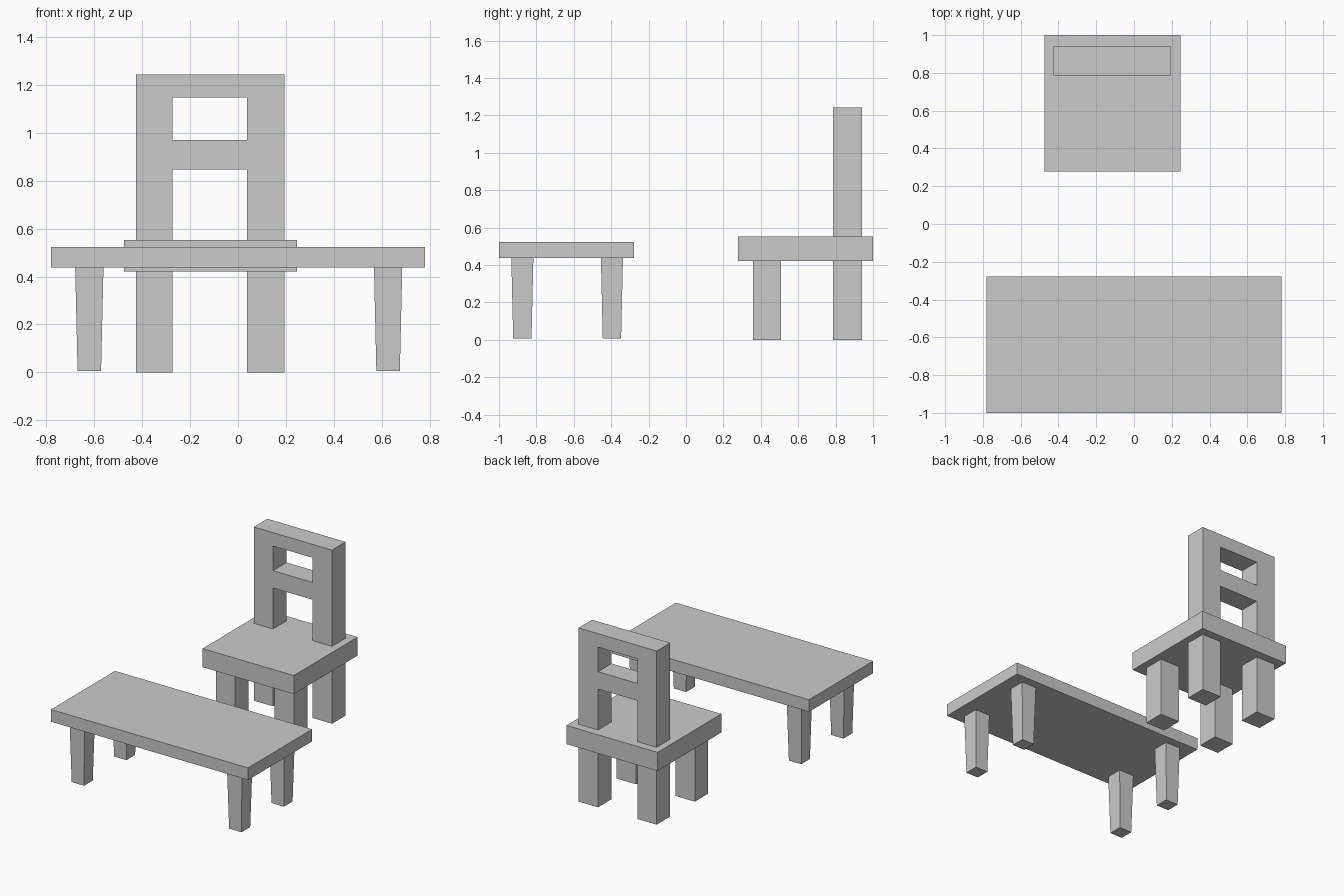
import bpy, bmesh
from mathutils import Vector

if "Cube" in bpy.data.objects:
    bpy.data.objects.remove(bpy.data.objects["Cube"])


def finish(name, bm):
    bmesh.ops.recalc_face_normals(bm, faces=bm.faces)
    me = bpy.data.meshes.new(name)
    bm.to_mesh(me)
    bm.free()
    ob = bpy.data.objects.new(name, me)
    bpy.context.collection.objects.link(ob)
    return ob


def block(name, x, y, z, foot=None):
    """Box from ranges; foot = (x range, y range) of a narrower bottom."""
    bm = bmesh.new()
    bmesh.ops.create_cube(bm, size=1)
    for v in bm.verts:
        i, j, k = (int(c > 0) for c in v.co)
        fx, fy = foot if foot and k == 0 else (x, y)
        v.co = Vector((fx[i], fy[j], z[k]))
    return finish(name, bm)


# Table top
block("table_top", (-0.78, 0.78), (-1.0, -0.277), (0.437, 0.524))

# Tapered table legs
for side, cx in (("left", -0.62), ("right", 0.626)):
    for end, cy in (("front", -0.875), ("back", -0.396)):
        t, b = 0.059, 0.049
        block(f"table_{end}_{side}_leg", (cx - t, cx + t), (cy - t, cy + t),
              (0.006, 0.437), ((cx - b, cx + b), (cy - b, cy + b)))

# Chair seat
block("chair_seat", (-0.475, 0.246), (0.279, 1.0), (0.42, 0.553))

# Chair legs
POSTS = {"left": (-0.426, -0.274), "right": (0.038, 0.193)}
FRONT, BACK = (0.357, 0.509), (0.787, 0.94)
for side, x in POSTS.items():
    for end, y in (("front", FRONT), ("back", BACK)):
        block(f"chair_{end}_{side}_leg", x, y, (0.0, 0.42))

# Chair backrest: one solid panel with a window and an open lower gap
xs = [*POSTS["left"], *POSTS["right"]]
zs = [0.553, 0.846, 0.97, 1.146, 1.242]
bm = bmesh.new()
grid = [[bm.verts.new((x, BACK[0], z)) for z in zs] for x in xs]
for i in range(3):
    for k in range(4):
        if i == 1 and k in (0, 2):
            continue
        bm.faces.new((grid[i][k], grid[i + 1][k], grid[i + 1][k + 1], grid[i][k + 1]))
ret = bmesh.ops.extrude_face_region(bm, geom=bm.faces[:], use_keep_orig=True)
moved = [g for g in ret["geom"] if isinstance(g, bmesh.types.BMVert)]
bmesh.ops.translate(bm, verts=moved, vec=(0, BACK[1] - BACK[0], 0))
finish("chair_backrest", bm)
